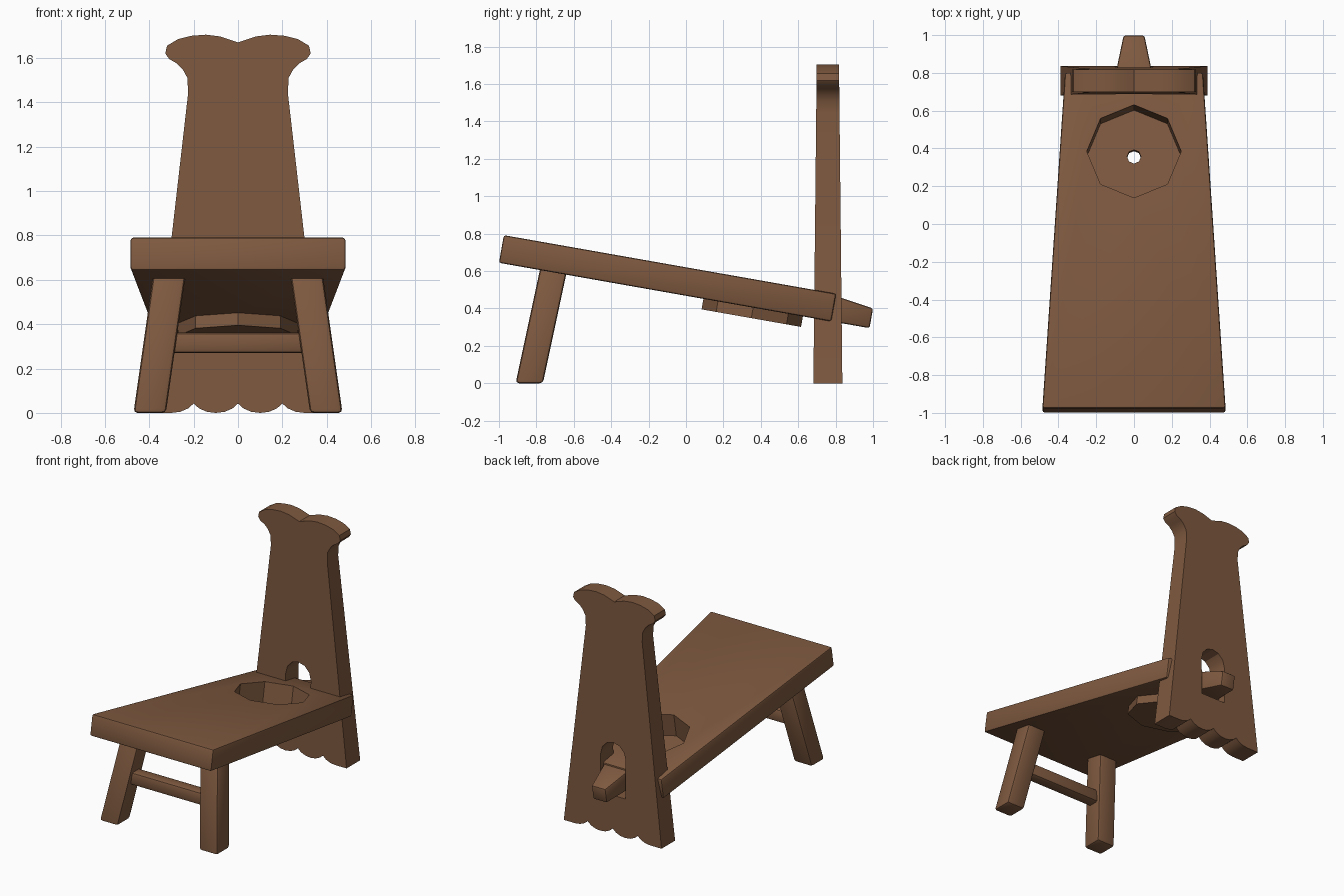
import bpy
import bmesh
from math import sin, cos, pi, radians
from mathutils import Matrix, Vector

cube = bpy.data.objects.get("Cube")
if cube:
    bpy.data.objects.remove(cube, do_unlink=True)

wood = bpy.data.materials.new("brown wood")
wood.use_nodes = True
BROWN = (0.21, 0.10, 0.05, 1)
wood.diffuse_color = BROWN
wood.node_tree.nodes["Principled BSDF"].inputs["Base Color"].default_value = BROWN

# Local frame of the sloping seat: y runs down the slope, z is its normal
SLOPE = Matrix.Translation((0, 0, 0.62)) @ Matrix.Rotation(radians(-10), 4, 'X')
FLAT = Matrix.Identity(4)


def loft(name, ring_a, ring_b, frame=FLAT, bevel=0):
    """Closed solid between two matching rings of points."""
    bm = bmesh.new()
    a = [bm.verts.new(frame @ Vector(p)) for p in ring_a]
    b = [bm.verts.new(frame @ Vector(p)) for p in ring_b]
    bm.faces.new(a)
    bm.faces.new(b)
    for i in range(len(a)):
        j = (i + 1) % len(a)
        bm.faces.new((a[i], a[j], b[j], b[i]))
    bmesh.ops.recalc_face_normals(bm, faces=bm.faces)
    if bevel:
        bmesh.ops.bevel(bm, geom=bm.edges[:], offset=bevel, segments=2,
                        profile=0.5, affect='EDGES')
    mesh = bpy.data.meshes.new(name)
    bm.to_mesh(mesh)
    bm.free()
    mesh.materials.append(wood)
    obj = bpy.data.objects.new(name, mesh)
    bpy.context.collection.objects.link(obj)
    return obj


def rect(x, y, z, hx, hy):
    return [(x + sx * hx, y + sy * hy, z)
            for sx, sy in ((-1, -1), (1, -1), (1, 1), (-1, 1))]


def disc(radius, z, sides, y=0.391):
    return [(radius * sin(2 * pi * i / sides), y + radius * cos(2 * pi * i / sides), z)
            for i in range(sides)]


def cut(obj, cutter):
    mod = obj.modifiers.new("cut", 'BOOLEAN')
    mod.operation = 'DIFFERENCE'
    mod.solver = 'EXACT'
    mod.object = cutter
    bpy.context.view_layer.objects.active = obj
    bpy.ops.object.modifier_apply(modifier=mod.name)


def mirrored(half):
    """Complete an outline from its right half, ordered from centre to centre."""
    return half + [(-x, z) for x, z in reversed(half) if x > 0]


# Tapered sloping seat and the dish hanging below it
def seat_ring(z):
    return [(-0.485, -0.989, z), (0.485, -0.989, z), (0.365, 0.815, z), (-0.365, 0.815, z)]


seat = loft("seat", seat_ring(-0.15), seat_ring(0), SLOPE, 0.012)
dish = loft("dish", disc(0.27, -0.207, 8), disc(0.27, -0.12, 8), SLOPE)
recess = loft("recess_cutter", disc(0.25, -0.165, 8), disc(0.25, 0.1, 8), SLOPE)
drain = loft("drain_cutter", disc(0.037, -0.3, 8), disc(0.037, 0.1, 8), SLOPE)
cut(seat, recess)
cut(dish, recess)
cut(dish, drain)

# Tongue that passes through the backrest
def tongue_ring(y, half, top):
    return [(-half, y, -0.15), (half, y, -0.15), (half, y, top), (-half, y, top)]


tongue = loft("tongue", tongue_ring(0.75, 0.11, -0.002),
              tongue_ring(1.023, 0.055, -0.043), SLOPE, 0.012)

# Backrest board, thinner towards the top, with scalloped ends
outline = mirrored([
    (0, 0.042), (0.025, 0.02), (0.06, 0.005), (0.1, 0), (0.14, 0.005), (0.175, 0.02),
    (0.2, 0.042), (0.225, 0.02), (0.26, 0.005), (0.3, 0), (0.39, 0),
    (0.225, 1.44), (0.228, 1.51), (0.25, 1.55), (0.275, 1.575), (0.31, 1.595),
    (0.328, 1.62), (0.32, 1.655), (0.27, 1.685), (0.21, 1.7), (0.145, 1.705),
    (0.08, 1.697), (0.035, 1.682), (0, 1.67)])


def board_ring(side):
    return [(x, 0.7585 + side * (0.0775 - 0.0105 * z), z) for x, z in outline]


backrest = loft("backrest", board_ring(-1), board_ring(1))

# Arched slot for the tongue
arch = [(-0.1, 0.28), (0.1, 0.28)] + [
    (0.1 * cos(pi * i / 6), 0.555 + 0.105 * sin(pi * i / 6)) for i in range(7)]
slot = loft("slot_cutter", [(x, 0.5, z) for x, z in arch], [(x, 1.0, z) for x, z in arch])
cut(backrest, slot)

for cutter in (recess, drain, slot):
    bpy.data.objects.remove(cutter, do_unlink=True)

# Splayed front legs
parts = [seat, dish, tongue, backrest]
for side, label in ((1, "left"), (-1, "right")):
    parts.append(loft(label + "_leg", rect(side * 0.398, -0.838, 0, 0.073, 0.073),
                      rect(side * 0.306, -0.7, 0.645, 0.073, 0.073), bevel=0.018))

# Rail between the legs
parts.append(loft("leg_rail", rect(0, -0.77, 0.27, 0.32, 0.045),
                  rect(0, -0.77, 0.362, 0.32, 0.045), bevel=0.018))

# Smooth rounded edges, keep corners crisp
bpy.ops.object.select_all(action='DESELECT')
for part in parts:
    part.select_set(True)
bpy.context.view_layer.objects.active = seat
bpy.ops.object.shade_smooth_by_angle(angle=radians(30))
